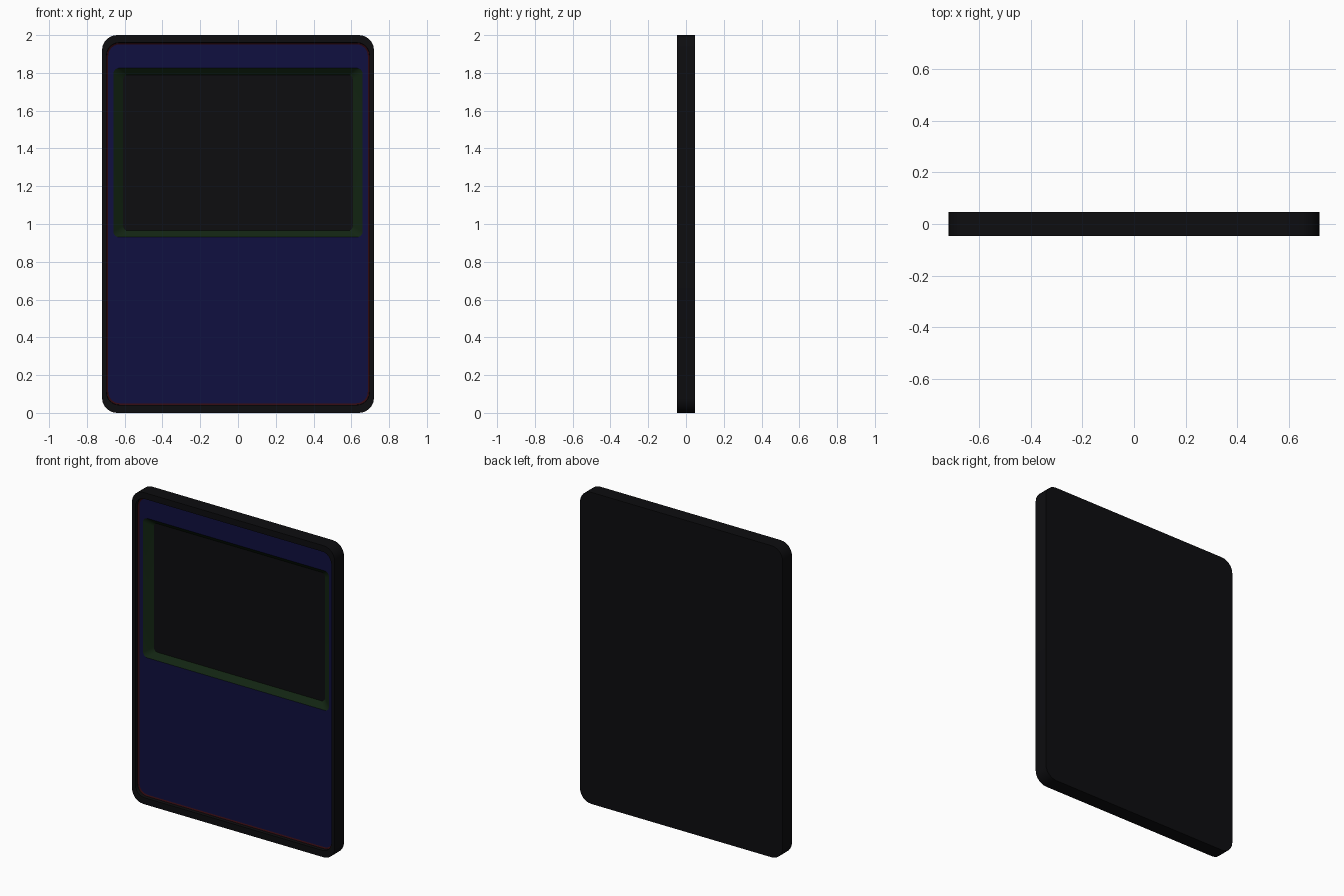
import bpy, bmesh, math

if "Cube" in bpy.data.objects:
    bpy.data.objects.remove(bpy.data.objects["Cube"])


def material(name, rgb):
    m = bpy.data.materials.new(name)
    m.diffuse_color = (*rgb, 1)
    m.use_nodes = True
    m.node_tree.nodes["Principled BSDF"].inputs["Base Color"].default_value = m.diffuse_color
    return m


def rounded_rect(hw, z0, z1, r, y, seg=6):
    """Rounded rectangle, counter-clockwise seen from the front."""
    pts = []
    for k, (cx, cz) in enumerate([(hw - r, z1 - r), (r - hw, z1 - r),
                                  (r - hw, z0 + r), (hw - r, z0 + r)]):
        for i in range(seg + 1):
            a = math.pi / 2 * (k + i / seg)
            pts.append((cx + r * math.cos(a), y, cz + r * math.sin(a)))
    return pts


def shell(name, outlines, mat, cap_first=False, cap_last=False):
    """Skin consecutive outlines with quads, optionally capping the ends."""
    bm = bmesh.new()
    rings = [[bm.verts.new(p) for p in rounded_rect(*o)] for o in outlines]
    for a, b in zip(rings, rings[1:]):
        n = len(a)
        for i in range(n):
            j = (i + 1) % n
            bm.faces.new((a[i], a[j], b[j], b[i]))
    if cap_first:
        bm.faces.new(rings[0][::-1])
    if cap_last:
        bm.faces.new(rings[-1])
    mesh = bpy.data.meshes.new(name)
    bm.to_mesh(mesh)
    bm.free()
    mesh.materials.append(mat)
    ob = bpy.data.objects.new(name, mesh)
    bpy.context.collection.objects.link(ob)
    bpy.context.view_layer.objects.active = ob
    for o in bpy.context.selected_objects:
        o.select_set(False)
    ob.select_set(True)
    bpy.ops.object.shade_smooth_by_angle(angle=math.radians(30))
    return ob


black = material("black", (0.004, 0.004, 0.005))
blue = material("blue", (0.005, 0.005, 0.05))
green = material("green", (0.006, 0.018, 0.006))
red = material("red", (0.03, 0.003, 0.005))

T = 0.047        # half thickness
PANEL_Y = -0.02  # recessed front panel
SCREEN_Y = 0.015  # deeper screen surface

# Outlines: half width, bottom, top, corner radius, depth
rim = (0.696, 0.042, 1.96, 0.065, -T)
rim_base = (0.695, 0.043, 1.959, 0.065, PANEL_Y - 0.005)
panel_edge = (0.687, 0.051, 1.951, 0.06, PANEL_Y)
bezel_edge = (0.66, 0.93, 1.825, 0.03, PANEL_Y)
screen_edge = (0.608, 0.965, 1.79, 0.025, SCREEN_Y)

# Case: back, sides, front rim and inner wall
shell("case", [(0.72, 0, 2, 0.08, T), (0.72, 0, 2, 0.08, -T), rim, rim_base],
      black, cap_first=True)
# Thin strip around the panel
shell("gasket", [rim_base, panel_edge], red)
# Recessed front panel with the screen opening
shell("front_panel", [panel_edge, bezel_edge], blue)
# Sloped screen surround
shell("screen_bezel", [bezel_edge, screen_edge], green)
# Screen
shell("screen", [screen_edge], black, cap_last=True)
